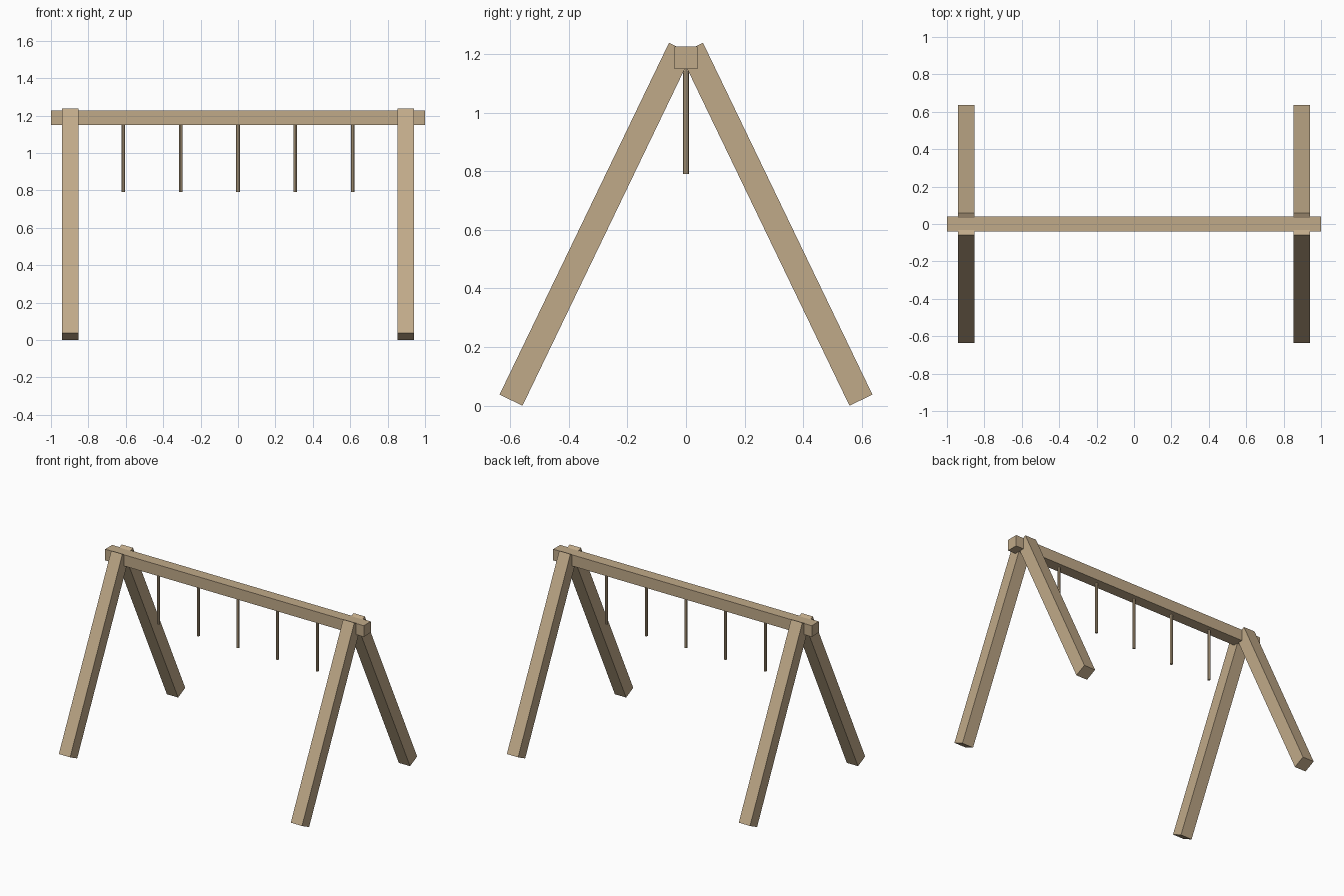
import bpy
import math
from mathutils import Vector

cube = bpy.data.objects.get("Cube")
if cube:
    bpy.data.objects.remove(cube, do_unlink=True)

# Single timber colour
wood = bpy.data.materials.new("tan_wood")
wood.use_nodes = True
colour = (0.53, 0.40, 0.25, 1.0)
wood.diffuse_color = colour
wood.node_tree.nodes["Principled BSDF"].inputs["Base Color"].default_value = colour


def box(name, size, location, tilt=0.0):
    bpy.ops.mesh.primitive_cube_add(size=1, location=location, rotation=(tilt, 0, 0))
    obj = bpy.context.object
    obj.name = name
    obj.scale = size
    bpy.ops.object.transform_apply(location=False, rotation=True, scale=True)
    obj.data.materials.append(wood)
    return obj


# Top beam
BEAM = 0.078
BEAM_BOTTOM = 1.148
box("top_beam", (2, BEAM, BEAM), (0, 0, BEAM_BOTTOM + BEAM / 2))

# Splayed legs, crossing at the beam
LEG = 0.087
outer_foot = Vector((0.636, 0.038))
outer_top = Vector((0.058, 1.238))
axis = outer_top - outer_foot
tilt = math.atan2(-axis.x, axis.y)
inward = Vector((-math.cos(tilt), -math.sin(tilt)))
centre = (outer_foot + outer_top) / 2 + inward * LEG / 2
for side, sx in (("left", 1), ("right", -1)):
    for end, sy in (("back", 1), ("front", -1)):
        box(f"{end}_{side}_leg", (LEG, LEG, axis.length),
            (sx * 0.897, sy * centre.x, centre.y), sy * tilt)

# Hanging rods under the beam
ROD_BOTTOM = 0.791
for i in range(5):
    bpy.ops.mesh.primitive_cylinder_add(
        vertices=8, radius=0.0095, depth=BEAM_BOTTOM - ROD_BOTTOM,
        location=((i - 2) * 0.307, 0, (BEAM_BOTTOM + ROD_BOTTOM) / 2))
    rod = bpy.context.object
    rod.name = f"hanging_rod_{i + 1}"
    rod.data.materials.append(wood)
